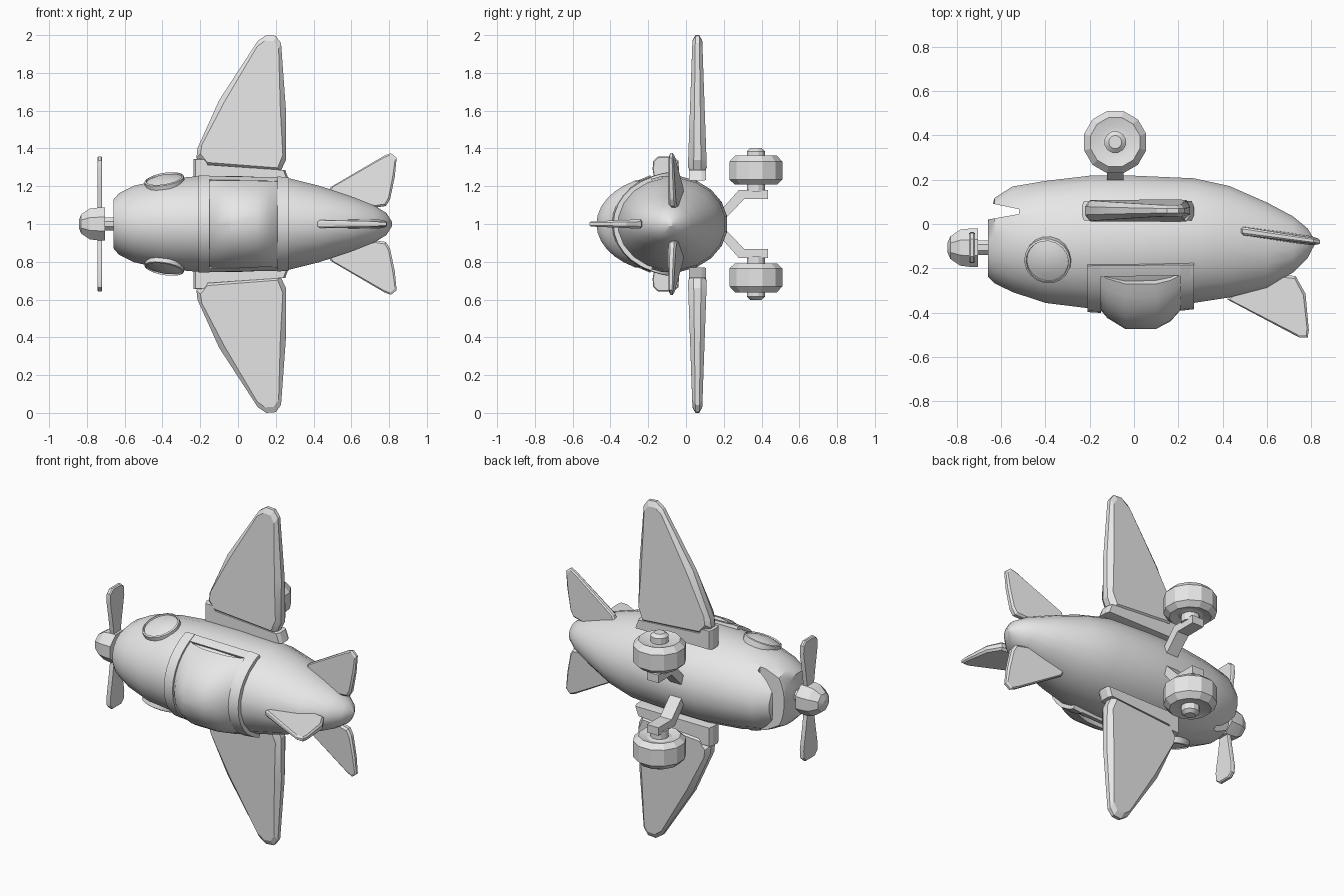
import bpy, bmesh, math
from mathutils import Vector

if "Cube" in bpy.data.objects:
    bpy.data.objects.remove(bpy.data.objects["Cube"], do_unlink=True)

GREY = (0.8, 0.8, 0.8, 1)
grey = bpy.data.materials.new("plain_grey")
grey.use_nodes = True
grey.diffuse_color = GREY
grey.node_tree.nodes["Principled BSDF"].inputs["Base Color"].default_value = GREY

MID = 1.0      # height of the symmetry plane
AXIS_Y = -0.107  # propeller axis


def loft(name, rings, angle=30):
    """Skin a list of equal-length point rings and cap both ends."""
    bm = bmesh.new()
    rows = [[bm.verts.new(p) for p in ring] for ring in rings]
    n = len(rows[0])
    for a, b in zip(rows, rows[1:]):
        for i in range(n):
            j = (i + 1) % n
            bm.faces.new((a[i], a[j], b[j], b[i]))
    bm.faces.new(rows[0])
    bm.faces.new(rows[-1])
    bmesh.ops.recalc_face_normals(bm, faces=bm.faces)
    mesh = bpy.data.meshes.new(name)
    bm.to_mesh(mesh)
    bm.free()
    mesh.materials.append(grey)
    obj = bpy.data.objects.new(name, mesh)
    bpy.context.collection.objects.link(obj)
    smooth(obj, angle)
    return obj


def smooth(obj, angle):
    bpy.ops.object.select_all(action="DESELECT")
    obj.select_set(True)
    bpy.context.view_layer.objects.active = obj
    bpy.ops.object.shade_smooth_by_angle(angle=math.radians(angle))


def circle(n):
    return [(math.cos(t), math.sin(t)) for t in
            (2 * math.pi * (i + 0.5) / n for i in range(n))]


def lathe(name, profile, place, n, angle=30):
    """Revolve (radius, height) pairs; place maps (u, v, height) to space."""
    return loft(name, [[place(r * c, r * s, h) for c, s in circle(n)]
                       for r, h in profile], angle)


def plate(name, outline, place, half, bevel=0.0, core=0.5):
    """Thick plate from an outline; half(u, v) is its half thickness."""
    cu = sum(p[0] for p in outline) / len(outline)
    cv = sum(p[1] for p in outline) / len(outline)
    rings = []
    for side, shrink in ((-1, bevel), (-core, 0), (core, 0), (1, bevel)):
        ring = []
        for u, v in outline:
            d = Vector((cu - u, cv - v)).normalized() * shrink
            ring.append(place(u + d.x, v + d.y, side * half(u, v)))
        rings.append(ring)
    return loft(name, rings, 20)


def arch(name, stations, a0, a1, depth, n=12, centre=-0.08):
    """Curved shell over the cockpit side; stations are (x, ry, rz)."""
    angles = [math.radians(a0 + (a1 - a0) * i / n) for i in range(n + 1)]
    rings = []
    for x, ry, rz in stations:
        outer = [(x, centre - ry * math.cos(a), MID + rz * math.sin(a)) for a in angles]
        inner = [(x, centre - (ry - depth) * math.cos(a), MID + (rz - depth) * math.sin(a))
                 for a in reversed(angles)]
        rings.append(outer + inner)
    return loft(name, rings)


# Fuselage: x, cockpit side y, belly side y, half width
hull = [(-.66, -.24, .02, .13), (-.63, -.27, .12, .165), (-.55, -.31, .172, .205),
        (-.40, -.36, .198, .24), (-.2, -.385, .222, .257), (0, -.385, .222, .257),
        (.27, -.36, .21, .245), (.43, -.335, .175, .205), (.6, -.29, .1, .148),
        (.72, -.22, .035, .1), (.785, -.155, -.02, .06), (.815, -.095, -.07, .012)]
fuselage = loft("fuselage", [
    [(x, (lo + hi) / 2 + (hi - lo) / 2 * c, MID + rz * s) for c, s in circle(20)]
    for x, lo, hi, rz in hull])

# Air intake slot cut under the nose
slot = [(-.8, .0), (-.66, .02), (-.52, .045), (-.52, .067), (-.63, .09), (-.8, .13)]
cutter = loft("intake_cutter", [[(x, y, z) for x, y in slot] for z in (0.5, 1.5)])
cutter.hide_render = True
cut = fuselage.modifiers.new("intake", "BOOLEAN")
cut.operation = "DIFFERENCE"
cut.solver = "EXACT"
cut.object = cutter
bpy.context.view_layer.objects.active = fuselage
bpy.ops.object.modifier_apply(modifier=cut.name)
bpy.data.objects.remove(cutter, do_unlink=True)
smooth(fuselage, 30)

# Cockpit frame and canopy
arch("canopy_front_band", [(-.21, .318, .272), (-.15, .322, .274)], -70, 70, .04)
arch("canopy_rear_band", [(.21, .312, .268), (.27, .305, .262)], -70, 70, .04)
for label, a in (("upper", 60), ("lower", -70)):
    arch("canopy_sill_" + label, [(-.21, .318, .272), (.27, .305, .262)], a, a + 10, .04, 3)
arch("canopy", [(-.15, .31, .262), (-.12, .345, .262), (-.04, .394, .262), (.1, .394, .262),
                (.165, .36, .26), (.21, .31, .258)], -61, 61, .05)

# Propeller
along_x = lambda u, v, h: (h, AXIS_Y + u, MID + v)
lathe("spinner", [(.022, -.843), (.055, -.83), (.088, -.785), (.094, -.74), (.094, -.705)],
      along_x, 8, 20)
lathe("propeller_shaft", [(.036, -.72), (.036, -.64)], along_x, 8)
blade = [(-.03, .06), (-.045, .15), (-.07, .29), (-.066, .335), (-.04, .358),
         (.04, .358), (.066, .335), (.07, .29), (.045, .15), (.03, .06)]

# Planforms
wing = [(-.22, .35), (-.215, .40), (-.10, .655), (.105, .97), (.15, 1.0), (.2, .996),
        (.228, .957), (.254, .60), (.254, .34), (.222, .27), (-.18, .302)]
wing_root = [(-.235, .345), (-.185, .345), (-.17, .315), (.25, .285), (.27, .23), (-.235, .23)]
tailplane = [(.47, .15), (.49, .195), (.775, .362), (.81, .375), (.84, .35),
             (.83, .25), (.805, .13), (.783, .095), (.68, .08)]
leg = [(.28, .18), (.20, .09), (.17, .03), (.215, .037), (.31, .133), (.435, .133), (.435, .18)]
tyre = [(.05, .17), (.05, .215), (.07, .22), (.115, .208), (.145, .235), (.145, .33),
        (.115, .362), (.07, .35), (.05, .35), (.05, .385), (.03, .402)]

# Parts mirrored about the middle plane
for label, m in (("upper", 1), ("lower", -1)):
    plate("propeller_blade_" + label, blade,
          lambda u, v, w: (-.732 + w, AXIS_Y + u, MID + m * v), lambda u, v: .013, .006)
    plate("wing_" + label, wing,
          lambda u, v, w: (u, .06 + w, MID + m * v), lambda u, v: .059 - .033 * v, .03, .4)
    plate("wing_root_" + label, wing_root,
          lambda u, v, w: (u, .06 + w, MID + m * v), lambda u, v: .045, .01)
    plate("tailplane_" + label, tailplane,
          lambda u, v, w: (u, -.03 - .14 * (u - .48) + w, MID + m * v),
          lambda u, v: .024 - .03 * v, .012)
    plate("landing_leg_" + label, leg,
          lambda u, v, w: (-.085 + w, u, MID + m * v), lambda u, v: .038)
    lathe("wheel_" + label, tyre,
          lambda u, v, h: (-.085 + u, .37 + v, MID + m * h), 12, 20)

    # Round side window, tilted to follow the hull
    normal = Vector((-.17, -.33, m)).normalized()
    turn = normal.to_track_quat("Z", "Y")
    spot = Vector((-.39, -.165, MID + m * .229))
    lathe("side_window_" + label,
          [(.106, -.05), (.106, .008), (.097, .012), (.095, .004), (.06, .016), (.02, .022)],
          lambda u, v, h: spot + turn @ Vector((u, v, h)), 18)

# Tail fin
fin = [(.42, -.34), (.745, -.512), (.785, -.512), (.79, -.48), (.775, -.315), (.73, -.235),
       (.55, -.22)]
plate("tail_fin", fin, lambda u, v, w: (u, v, MID + w), lambda u, v: .034 + .04 * v, .012)
